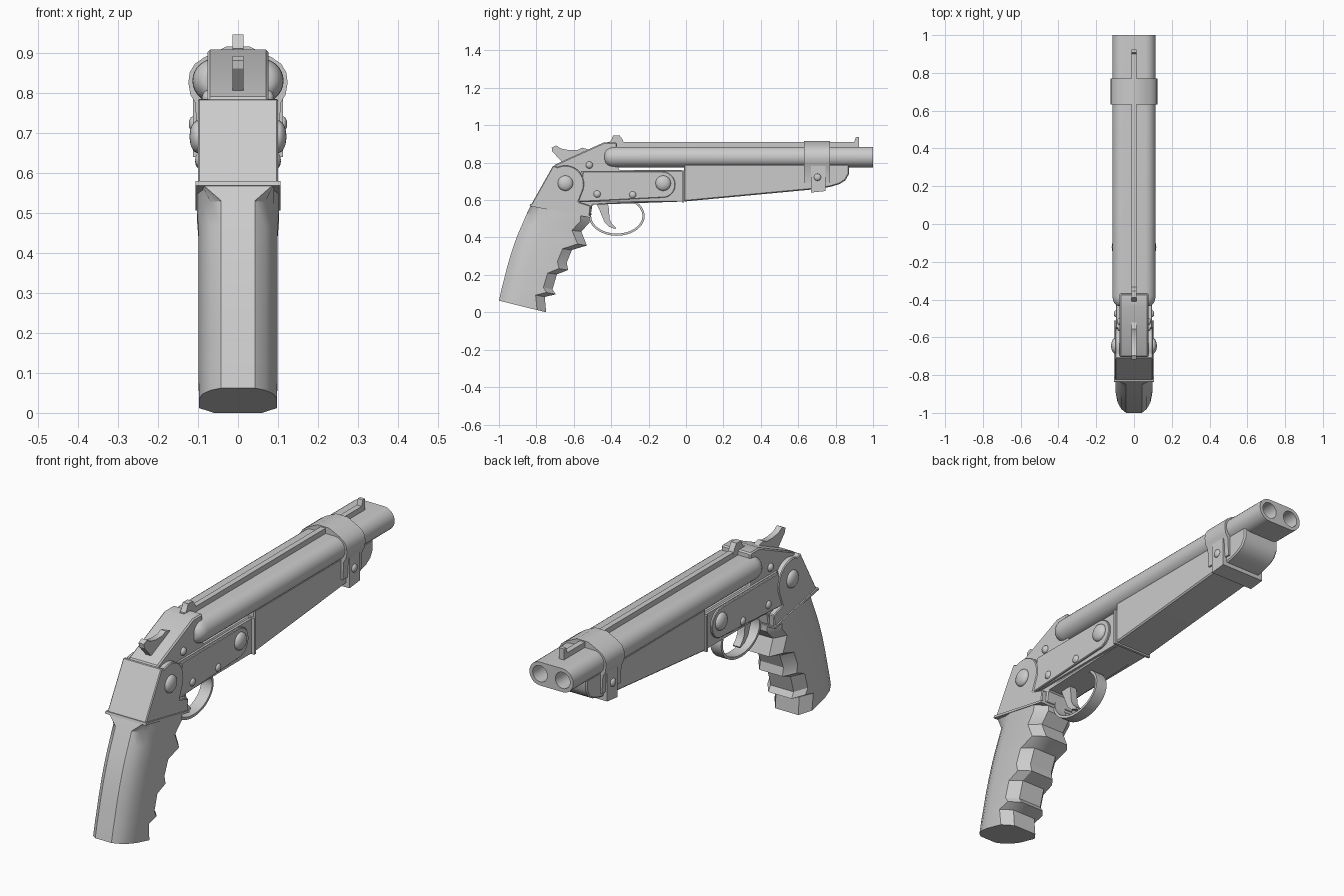
import bpy, bmesh
from math import sin, cos, pi, radians
from mathutils import Vector

if "Cube" in bpy.data.objects:
    bpy.data.objects.remove(bpy.data.objects["Cube"])


def finish(bm, name, bevel=0.0, smooth=True):
    bmesh.ops.recalc_face_normals(bm, faces=bm.faces)
    me = bpy.data.meshes.new(name)
    bm.to_mesh(me)
    bm.free()
    ob = bpy.data.objects.new(name, me)
    bpy.context.collection.objects.link(ob)
    bpy.ops.object.select_all(action='DESELECT')
    bpy.context.view_layer.objects.active = ob
    ob.select_set(True)
    if bevel:
        m = ob.modifiers.new("bevel", 'BEVEL')
        m.width, m.segments, m.limit_method = bevel, 1, 'ANGLE'
        m.angle_limit = radians(40)
        bpy.ops.object.modifier_apply(modifier=m.name)
    if smooth:
        bpy.ops.object.shade_smooth_by_angle(angle=radians(32))
    return ob


def loft(name, rings, **kw):
    bm = bmesh.new()
    vs = [[bm.verts.new(p) for p in r] for r in rings]
    n = len(vs[0])
    for a, b in zip(vs, vs[1:]):
        for i in range(n):
            bm.faces.new((a[i], a[(i + 1) % n], b[(i + 1) % n], b[i]))
    bm.faces.new(vs[0])
    bm.faces.new(vs[-1])
    return finish(bm, name, **kw)


def side_prism(name, pts, hw, **kw):
    return loft(name, [[(x, y, z) for y, z in pts] for x in (-hw, hw)], **kw)


def arc(cy, cz, ry, rz, a0, a1, n):
    return [(cy + ry * cos(radians(a0 + (a1 - a0) * i / n)),
             cz + rz * sin(radians(a0 + (a1 - a0) * i / n))) for i in range(n + 1)]


def ribbon(name, path, th, hw):
    left, right = [], []
    for i, p in enumerate(path):
        d = Vector(path[min(i + 1, len(path) - 1)]) - Vector(path[max(i - 1, 0)])
        nrm = Vector((-d.y, d.x)).normalized()
        t = th[i] if isinstance(th, list) else th
        left.append(tuple(Vector(p) + nrm * t / 2))
        right.append(tuple(Vector(p) - nrm * t / 2))
    return side_prism(name, left + right[::-1], hw)


# Twin barrels: one stadium section with rounded breech end and bored muzzle
BX, BZ, BR = 0.059, 0.83, 0.055


def stadium(y, r, bx=BX):
    right = arc(bx, BZ, r, r, -90, 90, 14)
    left = arc(-bx, BZ, r, r, 90, 270, 14)
    return [(x, y, z) for x, z in right + left]


breech = [(-0.38 - 0.055 * cos(a * pi / 12), 0.02 + 0.035 * sin(a * pi / 12)) for a in range(7)]
barrels = loft("twin_barrels", [stadium(y, r) for y, r in breech] + [stadium(1.0, BR)])
for s in (-1, 1):
    bpy.ops.mesh.primitive_cylinder_add(vertices=28, radius=0.038, depth=0.5,
                                        location=(s * BX, 0.95, BZ), rotation=(pi / 2, 0, 0))
    cutter = bpy.context.object
    cutter.hide_render = True
    m = barrels.modifiers.new("bore", 'BOOLEAN')
    m.operation, m.object, m.solver = 'DIFFERENCE', cutter, 'EXACT'
    bpy.context.view_layer.objects.active = barrels
    bpy.ops.object.modifier_apply(modifier=m.name)
    bpy.data.objects.remove(cutter)

# Rib and sights along the top
side_prism("top_rib", [(-0.42, 0.86), (0.92, 0.86), (0.92, 0.91), (-0.42, 0.91)], 0.013)
side_prism("front_sight", [(0.89, 0.87), (0.925, 0.87), (0.925, 0.937), (0.908, 0.937), (0.90, 0.91)], 0.013)
side_prism("rear_sight", [(-0.42, 0.9), (-0.33, 0.9), (-0.34, 0.925), (-0.355, 0.945),
                          (-0.39, 0.945), (-0.40, 0.92)], 0.014)

# Receiver: core, rear cheeks and side plates
side_prism("receiver_core", [(-0.82, 0.58), (-0.70, 0.79), (-0.44, 0.908), (-0.37, 0.908), (-0.36, 0.76),
                             (-0.02, 0.76), (-0.02, 0.592), (-0.50, 0.575), (-0.51, 0.515)],
           0.076, bevel=0.006)
side_prism("rear_cheeks", [(-0.83, 0.572), (-0.71, 0.785)] + arc(-0.645, 0.685, 0.1, 0.1, 115, -15, 12)
           + [(-0.575, 0.59), (-0.51, 0.57), (-0.515, 0.51)], 0.1, bevel=0.004)
side_prism("receiver_sides", [(-0.60, 0.59), (-0.02, 0.592), (-0.02, 0.755), (-0.56, 0.755)], 0.086)
side_prism("side_plates", [(-0.58, 0.59)] + [(-0.15, 0.612)] + arc(-0.127, 0.682, 0.07, 0.07, -80, 90, 12)
           + [(-0.55, 0.752)], 0.096, bevel=0.003)
side_prism("breech_collar", [(-0.022, 0.588), (-0.010, 0.588), (-0.010, 0.758), (-0.022, 0.758)], 0.1)

# Rivets and domed bolts on both sides
for s in (-1, 1):
    for name, x, y, z, r, h in [("rear_bolt", .1, -.645, .69, .041, .021), ("front_bolt", .096, -.122, .69, .041, .022),
                                ("upper_rivet", .075, -.517, .787, .019, .015), ("rear_rivet", .094, -.475, .632, .019, .013),
                                ("middle_rivet", .094, -.285, .628, .019, .013), ("band_rivet", .112, .703, .722, .019, .011)]:
        bm = bmesh.new()
        bmesh.ops.create_uvsphere(bm, u_segments=20, v_segments=12, radius=1)
        for v in bm.verts:
            v.co = Vector((v.co.z * h + s * x, v.co.x * r + y, v.co.y * r + z))
        finish(bm, name)

# Hammer
side_prism("hammer", [(-0.66, 0.80), (-0.715, 0.86), (-0.718, 0.88), (-0.695, 0.892), (-0.67, 0.876),
                      (-0.63, 0.868), (-0.58, 0.868), (-0.555, 0.88), (-0.52, 0.87), (-0.52, 0.80)], 0.014)

# Fore-end with a rounded tip
side_prism("fore_end", [(-0.012, 0.592), (0.66, 0.655), (0.77, 0.67), (0.82, 0.685), (0.852, 0.705),
                        (0.872, 0.74), (0.872, 0.79), (-0.012, 0.79)], 0.094, bevel=0.006)

# Barrel band: roof-shaped clamp, side skirts and lower strap
half = [(0.03, 0.915), (0.085, 0.888), (0.108, 0.872), (0.121, 0.85), (0.124, 0.825),
        (0.119, 0.795), (0.107, 0.775), (0.102, 0.69)]
outline = half + [(-x, z) for x, z in half[::-1]]
loft("barrel_band", [[(x, y, z) for x, z in outline] for y in (0.632, 0.77)])
for o in (bpy.context.object,):
    o.name = "barrel_band"
side_prism("band_strap", [(0.668, 0.64), (0.745, 0.648), (0.745, 0.8), (0.668, 0.8)], 0.112)

# Trigger guard and trigger
ribbon("trigger_guard", arc(-0.37, 0.515, 0.143, 0.1, 50, -190, 32), 0.012, 0.028)
ribbon("trigger", [(-0.45, 0.59), (-0.437, 0.55), (-0.43, 0.52), (-0.422, 0.49), (-0.403, 0.465), (-0.375, 0.448)],
       [0.06, 0.05, 0.04, 0.032, 0.022, 0.008], 0.018)

# Grip: lofted between back and finger-grooved front edges
stations = [((-0.830, 0.572), (-0.515, 0.510), .103), ((-0.850, 0.530), (-0.515, 0.480), .103),
            ((-0.876, 0.470), (-0.560, 0.432), .099), ((-0.898, 0.420), (-0.530, 0.357), .099),
            ((-0.915, 0.375), (-0.610, 0.333), .099), ((-0.937, 0.310), (-0.638, 0.265), .099),
            ((-0.947, 0.275), (-0.630, 0.226), .099), ((-0.957, 0.240), (-0.690, 0.203), .099),
            ((-0.972, 0.180), (-0.714, 0.122), .099), ((-0.978, 0.155), (-0.697, 0.096), .099),
            ((-0.985, 0.130), (-0.755, 0.082), .099), ((-1.000, 0.062), (-0.748, 0.000), .097)]
rings = []
for k, (b, f, w) in enumerate(stations):
    b, f = Vector(b), Vector(f)
    d = (f - b).normalized()
    L = (f - b).length
    nb = 0.09 if k == 0 else 0.042
    sec = [(0, nb), (0.022, max(nb, 0.068)), (0.06, max(nb, 0.088)), (0.11, w), (L - 0.05, w), (L, 0.06)]
    side = [(x, *(b + d * t)) for t, x in sec]
    rings.append(side + [(-x, y, z) for x, y, z in side[::-1]])
loft("grip", rings)

# Thin flange between grip and receiver
side_prism("grip_flange", [(-0.836, 0.568), (-0.512, 0.506), (-0.51, 0.516), (-0.833, 0.579)], 0.106)
